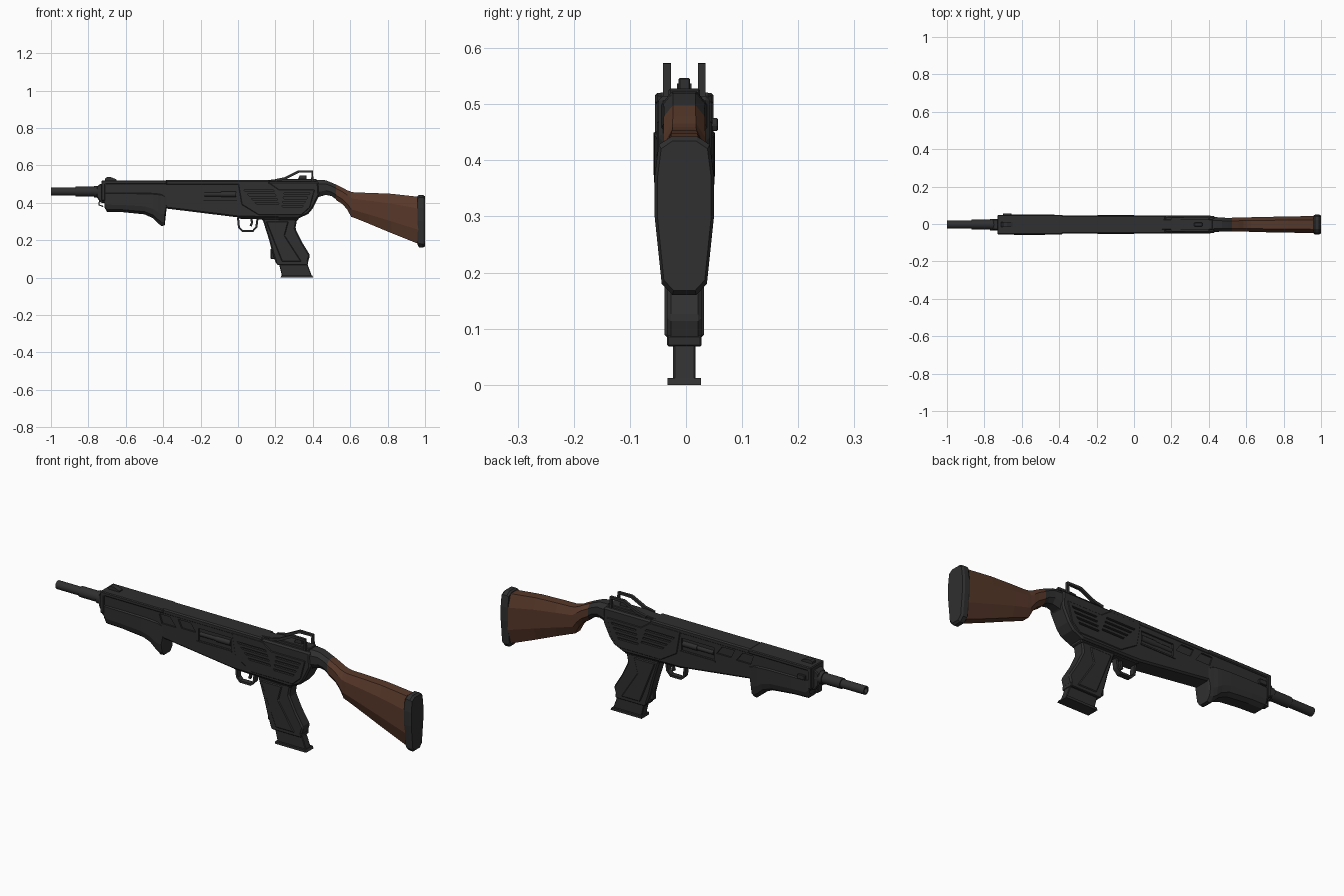
import bpy, bmesh, math

if "Cube" in bpy.data.objects:
    bpy.data.objects.remove(bpy.data.objects["Cube"])

YC = -0.003  # centre plane of the gun


def material(name, rgb):
    m = bpy.data.materials.new(name)
    m.diffuse_color = (*rgb, 1)
    m.use_nodes = True
    m.node_tree.nodes["Principled BSDF"].inputs["Base Color"].default_value = m.diffuse_color
    return m


METAL = material("dark_gunmetal", (0.029, 0.029, 0.029))
WOOD = material("brown_wood", (0.098, 0.040, 0.023))


def finish(name, bm, mat, bevel=0):
    bmesh.ops.recalc_face_normals(bm, faces=bm.faces)
    me = bpy.data.meshes.new(name)
    bm.to_mesh(me)
    bm.free()
    me.materials.append(mat)
    ob = bpy.data.objects.new(name, me)
    bpy.context.collection.objects.link(ob)
    if bevel:
        b = ob.modifiers.new("bevel", "BEVEL")
        b.width, b.segments = bevel, 1
    return ob


def add_prism(bm, pts, y0, y1):
    a = [bm.verts.new((x, y0, z)) for x, z in pts]
    b = [bm.verts.new((x, y1, z)) for x, z in pts]
    bm.faces.new(a)
    bm.faces.new(b[::-1])
    for i in range(len(pts)):
        j = (i + 1) % len(pts)
        bm.faces.new((a[i], b[i], b[j], a[j]))


def prism(name, pts, half, bevel=0, y=YC, mat=METAL):
    bm = bmesh.new()
    add_prism(bm, pts, y - half, y + half)
    return finish(name, bm, mat, bevel)


def rect(x0, x1, z0, z1):
    return [(x0, z0), (x1, z0), (x1, z1), (x0, z1)]


def ribbon(name, path, t, half, y=YC):
    """Flat strip of thickness t that follows an open xz path."""
    left, right = [], []
    for i, (x, z) in enumerate(path):
        p, q = path[max(i - 1, 0)], path[min(i + 1, len(path) - 1)]
        d = math.hypot(q[0] - p[0], q[1] - p[1])
        nx, nz = -(q[1] - p[1]) / d * t / 2, (q[0] - p[0]) / d * t / 2
        left.append((x + nx, z + nz))
        right.append((x - nx, z - nz))
    return prism(name, left + right[::-1], half, 0, y)


OCT = [(.55, 1), (1, .75), (1, .3), (.55, 0)]


def loft(name, sections, shape=OCT, mat=METAL, smooth=False):
    """Sections are (x, bottom z, top z, half width)."""
    bm = bmesh.new()
    prof = shape + [(-a, b) for a, b in shape[::-1]]
    rings = [[bm.verts.new((x, YC + a * w, z0 + b * (z1 - z0))) for a, b in prof]
             for x, z0, z1, w in sections]
    for r, s in zip(rings, rings[1:]):
        for i in range(len(prof)):
            j = (i + 1) % len(prof)
            bm.faces.new((r[i], r[j], s[j], s[i]))
    bm.faces.new(rings[0])
    bm.faces.new(rings[-1][::-1])
    return finish(name, bm, mat)


def lathe(name, prof, z, y=YC, n=16):
    """Closed solid turned about an x axis from (x, radius) points."""
    bm = bmesh.new()
    rings = [[bm.verts.new((x, y + r * math.cos(k * math.tau / n), z + r * math.sin(k * math.tau / n)))
              for k in range(n)] for x, r in prof]
    for a, b in zip(rings, rings[1:]):
        for i in range(n):
            j = (i + 1) % n
            bm.faces.new((a[i], a[j], b[j], b[i]))
    bm.faces.new(rings[0])
    bm.faces.new(rings[-1][::-1])
    ob = finish(name, bm, METAL)
    bpy.ops.object.select_all(action='DESELECT')
    bpy.context.view_layer.objects.active = ob
    ob.select_set(True)
    bpy.ops.object.shade_smooth_by_angle(angle=math.radians(35))
    return ob


# Barrel with open bore and collar
lathe("barrel", [(-.93, .013), (-1, .013), (-1, .021), (-.87, .021), (-.87, .026),
                 (-.77, .026), (-.77, .031), (-.70, .031)], .46)
prism("barrel_block", [(-.755, .43), (-.755, .485), (-.74, .5), (-.70, .5), (-.70, .4), (-.735, .4)], .03, .005)
ribbon("sling_loop", [(-.72, .41), (-.742, .405), (-.742, .388), (-.72, .38)], .007, .014)

# Receiver and raised panels
receiver = prism("receiver", [(-.725, .515), (.17, .515), (.43, .515), (.435, .44), (.40, .37),
                              (.375, .34), (.32, .315), (.0, .322), (-.39, .37), (-.725, .40)], .046, .008)
panel = prism("side_panel", [(.0, .505), (.17, .505), (.22, .47), (.41, .47), (.385, .375),
                             (.34, .335), (.11, .335), (.02, .39)], .049, .003)
prism("forend_cover", [(-.73, .52), (-.38, .52), (-.38, .50), (-.71, .50), (-.71, .41), (-.73, .41)], .052, .004)
prism("top_cover", rect(-.39, .17, .495, .521), .048, .006)
prism("lower_receiver", [(-.01, .335), (.33, .335), (.32, .305), (.0, .315)], .034, .004)

# Recesses: vents, loading port and cooling slots on both sides
cuts = [[(-.405, .49), (-.345, .49), (-.31, .445), (-.39, .445)],
        [(-.30, .49), (-.23, .49), (-.2, .45), (-.28, .45)],
        rect(-.185, -.005, .412, .475)]
for i in range(4):
    z = .468 - i * .022
    cuts.append([(.03 + i * .02, z), (.19 + i * .008, z), (.195 + i * .008, z - .009), (.04 + i * .02, z - .009)])
    z = .452 - i * .022
    cuts.append([(.245 - i * .004, z), (.385 - i * .012, z), (.38 - i * .012, z - .009), (.25 - i * .004, z - .009)])
bm = bmesh.new()
for c in cuts:
    for s in (-1, 1):
        add_prism(bm, c, YC + s * .038, YC + s * .07)
cutter = finish("recess_cutter", bm, METAL)
cutter.hide_render = True
cutter.hide_viewport = True
for ob in (receiver, panel):
    b = ob.modifiers.new("recesses", "BOOLEAN")
    b.operation, b.object, b.solver = "DIFFERENCE", cutter, "EXACT"

# Bolt seen inside the port, and port lips
for s, side in ((-1, "right"), (1, "left")):
    lathe("bolt_" + side, [(-.18, .012), (-.09, .012), (-.09, .015), (-.01, .015)], .445, YC + s * .034, 12)
    prism("port_lip_" + side, rect(-.195, .0, .404, .411), .003, 0, YC + s * .047)

# Foregrip with hand stop
loft("foregrip", [(-.715, .375, .46, .047), (-.70, .352, .46, .053), (-.62, .350, .46, .055),
                  (-.50, .338, .46, .055), (-.455, .318, .46, .054), (-.43, .292, .46, .053),
                  (-.41, .276, .46, .050), (-.392, .278, .45, .048), (-.383, .36, .44, .046)],
     [(.55, 1), (1, .9), (1, .35), (.85, .12), (.5, 0)])

# Charging handle on the far side
prism("charging_handle", [(-.70, .452), (-.66, .452), (-.655, .463), (-.66, .475), (-.70, .475)], .006, .002, .051)

# Trigger and guard
ribbon("trigger_guard", [(.0, .32), (.005, .268), (.022, .25), (.08, .25), (.098, .27), (.105, .32)], .011, .013)
ribbon("trigger", [(.07, .32), (.075, .295), (.068, .275)], .012, .006)

# Pistol grip with magazine inside
prism("grip", [(.12, .325), (.135, .30), (.165, .205), (.185, .13), (.203, .075), (.372, .075),
               (.385, .12), (.342, .19), (.307, .262), (.318, .325)], .031, .007)
prism("grip_panel", [(.15, .30), (.27, .30), (.25, .225), (.34, .085), (.235, .085), (.205, .16)], .035, .004)
prism("grip_end", [(.20, .088), (.376, .088), (.374, .068), (.21, .068)], .031, .003)
prism("magazine_release", rect(.175, .205, .10, .155), .012, .003)
prism("magazine", [(.218, .08), (.368, .08), (.395, .008), (.235, .008)], .02, .003)
prism("magazine_base", [(.228, 0), (.402, 0), (.396, .012), (.23, .012)], .03)

# Tang joining receiver and stock
loft("tang", [(.40, .41, .52, .043), (.435, .432, .523, .040), (.47, .442, .520, .037),
              (.50, .436, .508, .036), (.525, .418, .497, .036)])

# Wooden stock
loft("stock", [(.523, .415, .498, .037), (.56, .392, .480, .037), (.585, .362, .466, .038),
               (.605, .325, .459, .038), (.625, .318, .455, .039), (.70, .288, .453, .041),
               (.82, .238, .448, .043), (.965, .180, .432, .046)], mat=WOOD)

# Butt pad
loft("butt_pad", [(.96, .175, .435, .048), (.968, .162, .442, .053), (.99, .160, .442, .053), (1, .168, .434, .048)],
     [(.45, 1), (.86, .95), (1, .75), (1, .5), (.76, .07), (.4, 0)])

# Sights
prism("front_sight", [(-.71, .515), (-.71, .53), (-.70, .537), (-.68, .537), (-.65, .525), (-.65, .515)], .013)
prism("rear_sight_base", [(.11, .518), (.24, .528), (.42, .528), (.42, .51), (.11, .51)], .028, .003)
prism("rear_sight", [(.32, .525), (.33, .547), (.365, .547), (.365, .525)], .010, .002)
for s, side in ((-1, "right"), (1, "left")):
    ribbon("sight_wing_" + side, [(.20, .52), (.25, .53), (.325, .567), (.397, .567), (.397, .515)],
           .013, .007, YC + s * .031)
